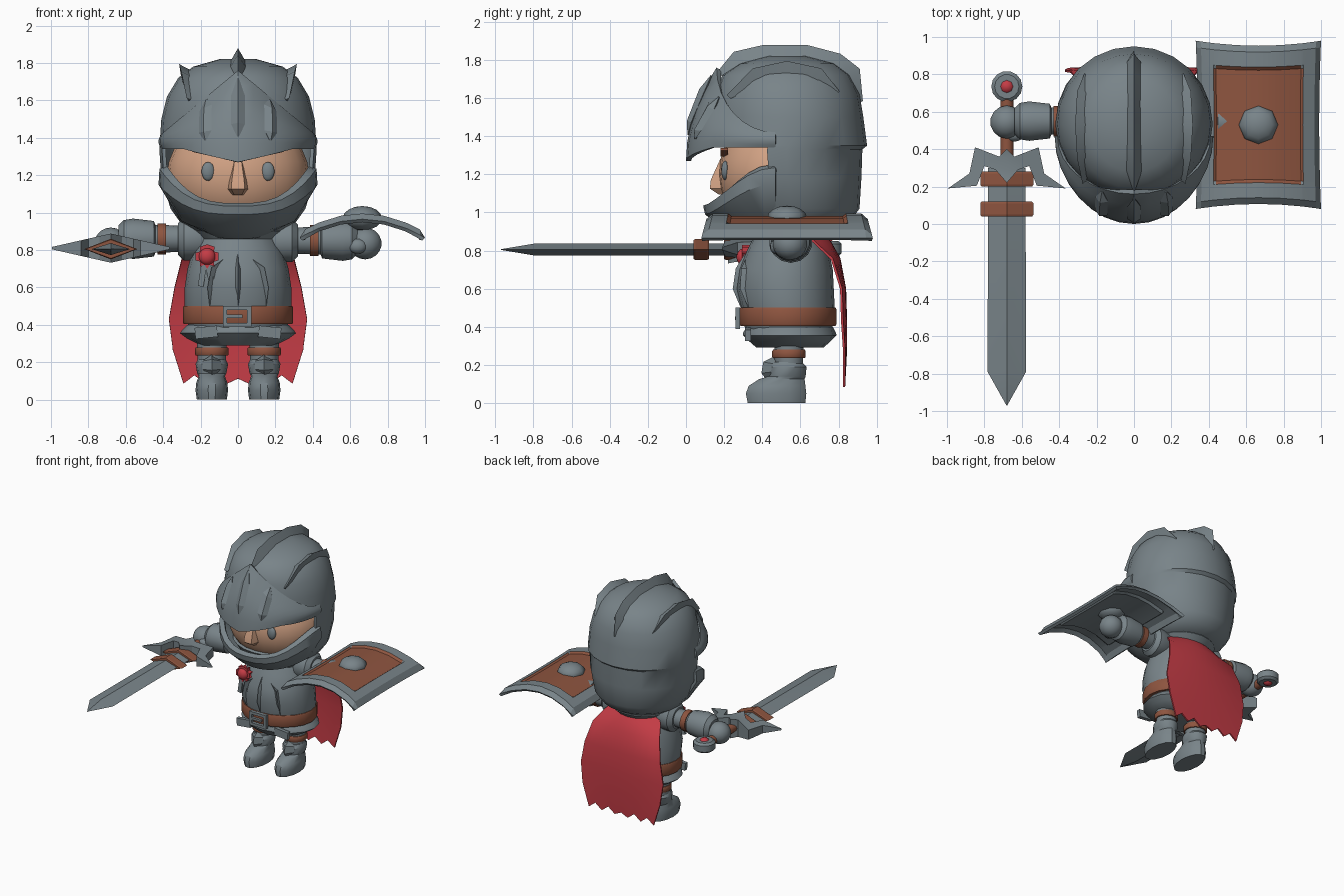
import bpy, bmesh
from math import sin, cos, pi, radians
from mathutils import Vector, Matrix

if "Cube" in bpy.data.objects:
    bpy.data.objects.remove(bpy.data.objects["Cube"])


def material(name, rgb):
    m = bpy.data.materials.new(name)
    m.use_nodes = True
    m.diffuse_color = (*rgb, 1)
    m.node_tree.nodes["Principled BSDF"].inputs["Base Color"].default_value = (*rgb, 1)
    return m


steel = material("steel grey", (0.19, 0.23, 0.25))
leather = material("leather brown", (0.27, 0.09, 0.05))
red = material("cloth red", (0.55, 0.045, 0.06))
skin = material("skin", (0.64, 0.36, 0.23))


def finish(name, bm, mat, second=None, rule=None, angle=35):
    bmesh.ops.recalc_face_normals(bm, faces=bm.faces)
    bm.normal_update()
    for f in bm.faces:
        f.smooth = True
        if rule and rule(f):
            f.material_index = 1
    me = bpy.data.meshes.new(name)
    bm.to_mesh(me)
    bm.free()
    me.materials.append(mat)
    if second:
        me.materials.append(second)
    me.set_sharp_from_angle(angle=radians(angle))
    ob = bpy.data.objects.new(name, me)
    bpy.context.collection.objects.link(ob)
    return ob


def loft(name, rows, mat, ring=True, thick=0, drop=None, **kw):
    """Skin rows of points; rings are capped, open sheets may be thickened."""
    bm = bmesh.new()
    vs = [[bm.verts.new(p) for p in r] for r in rows]
    n = len(rows[0])
    for a, b in zip(vs, vs[1:]):
        for i in range(n if ring else n - 1):
            j = (i + 1) % n
            bm.faces.new((a[i], a[j], b[j], b[i]))
    if ring:
        bm.faces.new(vs[0])
        bm.faces.new(vs[-1])
    if drop:
        gone = [f for f in bm.faces if drop(f.calc_center_median())]
        bmesh.ops.delete(bm, geom=gone, context='FACES')
    if thick:
        bmesh.ops.recalc_face_normals(bm, faces=bm.faces)
        bmesh.ops.solidify(bm, geom=bm.faces[:], thickness=thick)
    return finish(name, bm, mat, **kw)


def stack(name, levels, mat, cx=0, n=20, **kw):
    """Oval rings from (z, half width, front y, back y)."""
    rows = [[(cx + w * cos(2 * pi * i / n), (f + b) / 2 + (b - f) / 2 * sin(2 * pi * i / n), z)
             for i in range(n)] for z, w, f, b in levels]
    return loft(name, rows, mat, **kw)


def turned(name, profile, origin, axis, mat, n=14):
    """Round part from (distance along axis, radius)."""
    q = Vector((0, 0, 1)).rotation_difference(Vector(axis))
    rows = [[Vector(origin) + q @ Vector((r * cos(2 * pi * i / n), r * sin(2 * pi * i / n), h))
             for i in range(n)] for h, r in profile]
    return loft(name, rows, mat)


def ball(name, loc, size, mat, u=14, v=9):
    bm = bmesh.new()
    bmesh.ops.create_uvsphere(bm, u_segments=u, v_segments=v, radius=1,
                              matrix=Matrix.LocRotScale(Vector(loc), None, Vector(size)))
    return finish(name, bm, mat, angle=50)


def box(name, loc, size, mat, tilt=0):
    bm = bmesh.new()
    turn = Matrix.Rotation(tilt, 3, 'Y')
    bmesh.ops.create_cube(bm, size=1, matrix=Matrix.LocRotScale(Vector(loc), turn.to_quaternion(), Vector(size)))
    return finish(name, bm, mat)


def fin(name, pts, width, height, centre, mat):
    """Triangular ridge along a path, pointing away from a centre."""
    pts = [Vector(p) for p in pts]
    rows = []
    for i, p in enumerate(pts):
        out = (p - Vector(centre)).normalized()
        along = pts[min(i + 1, len(pts) - 1)] - pts[max(i - 1, 0)]
        side = out.cross(along).normalized()
        k = 0.15 if i in (0, len(pts) - 1) else 1
        rows.append([p + side * width * k - out * .02, p + out * height * k, p - side * width * k - out * .02])
    return loft(name, rows, mat)


def prism(name, outline, thick, matrix, mat):
    bm = bmesh.new()
    sides = [[bm.verts.new(matrix @ Vector((x, y, s * thick(x)))) for x, y in outline] for s in (1, -1)]
    n = len(outline)
    for i in range(n):
        j = (i + 1) % n
        bm.faces.new((sides[0][i], sides[0][j], sides[1][j], sides[1][i]))
    caps = [bm.faces.new(s) for s in sides]
    bmesh.ops.triangulate(bm, faces=caps)
    return finish(name, bm, mat, angle=20)


# Helmet shell with an open face
stack("helmet_shell", [(.9, .24, .3, .78), (.95, .31, .24, .86), (1.02, .36, .2, .91), (1.18, .41, .15, .92),
                       (1.33, .42, .13, .925), (1.35, .42, .13, .95), (1.5, .41, .14, .93), (1.62, .38, .15, .91),
                       (1.72, .32, .19, .86), (1.78, .24, .28, .78), (1.82, .1, .43, .63)], steel, n=24,
      drop=lambda c: c.y < .41 and 1.0 < c.z < 1.42, thick=.02)


# Hinged visor
def visor(u, v, out=0):
    s, c = sin(u * pi / 2), cos(u * pi / 2)
    low = 1.27 + .07 * min(1, abs(u) * 2)
    high = 1.76 - .34 * abs(s)
    return ((.41 + .015 * sin(pi * v) + out) * s, .47 - (.47 - .16 * v * v + out) * c, low + (high - low) * v)


steps = [i / 8 - 1 for i in range(17)]
loft("visor", [[visor(u, v) for u in steps] for v in (0, .2, .4, .6, .8, 1)], steel, ring=False, thick=.025)
for label, u, a, b in (("right", -.27, .25, .95), ("middle", 0, .28, .92), ("left", .27, .25, .95)):
    rows = [[visor(u - w, v, .004), visor(u, v, h), visor(u + w, v, .004), visor(u, v, -.02)]
            for v, w, h in ((a, .008, .005), (a + .15, .055, .025), (b - .15, .055, .025), (b, .008, .005))]
    loft(label + "_visor_slot", rows, steel, angle=15)

# Jaw guard: half width, hinge y, front y, height, rise at the sides
rows = []
for w, h, f, z, rise in ((.38, .45, .13, 1.05, .2), (.42, .47, .09, 1.035, .2), (.425, .47, .1, .99, .16),
                         (.31, .47, .2, .9, .06), (.15, .47, .32, .86, .02)):
    rows.append([(w * sin(u * pi / 2), h - (h - f) * cos(u * pi / 2), z + rise * abs(sin(u * pi / 2)) ** 3)
                 for u in steps])
loft("jaw_guard", rows, steel, ring=False, thick=.02)

# Helmet crests
dome = (0, .53, 1.35)
fin("middle_crest", [(0, y, z) for y, z in ((.17, 1.73), (.28, 1.79), (.42, 1.82), (.62, 1.82), (.78, 1.78),
                                            (.87, 1.71), (.92, 1.58))], .045, .06, dome, steel)
for s, side in ((1, "left"), (-1, "right")):
    fin(side + "_crest", [(s * x, y, z) for x, y, z in ((.27, .22, 1.61), (.27, .37, 1.71), (.28, .53, 1.745),
                                                        (.27, .69, 1.71), (.26, .8, 1.63))], .04, .06, dome, steel)
    # Face details
    ball(side + "_eye", (s * .16, .205, 1.22), (.036, .02, .05), steel)
    box(side + "_brow", (s * .17, .2, 1.315), (.15, .04, .014), leather, tilt=-s * .22)
ball("face", (0, .5, 1.2), (.38, .33, .32), skin, 24, 14)
loft("nose", [[(-w, .21, z), (-w * .6, y, z), (w * .6, y, z), (w, .21, z)]
              for z, w, y in ((1.095, .035, .17), (1.125, .06, .125), (1.17, .055, .13), (1.28, .03, .18))], skin)

# Torso, collar, belt and skirt
stack("torso", [(.34, .24, .33, .75), (.42, .275, .3, .775), (.5, .285, .29, .78), (.6, .285, .265, .775),
                (.7, .27, .28, .77), (.8, .24, .32, .75), (.92, .18, .38, .7)], steel)
stack("collar", [(.86, .21, .34, .75), (.9, .25, .31, .79), (.95, .22, .33, .77)], steel)
stack("belt", [(.405, .29, .285, .785), (.415, .295, .28, .79), (.49, .295, .28, .79), (.5, .29, .285, .785)], leather)
stack("skirt", [(.29, .2, .37, .72), (.325, .27, .33, .76), (.355, .31, .3, .79), (.37, .3, .3, .785),
                (.4, .27, .32, .77)], steel, n=16)
for z in (.4, .49):
    box("buckle_bar", (-.005, .272, z), (.15, .025, .022), steel)
for x in (-.07, .06):
    box("buckle_post", (x, .272, .445), (.022, .025, .11), steel)
box("buckle_prong", (-.02, .268, .445), (.09, .02, .018), steel)

# Breastplate ridges
core = (0, .54, .62)
fin("middle_chest_ridge", [(0, y, z) for y, z in ((.29, .5), (.265, .6), (.28, .7), (.31, .78))], .025, .02, core, steel)

for s, side in ((1, "left"), (-1, "right")):
    fin(side + "_chest_ridge", [(s * x, y, z) for x, y, z in ((.15, .33, .5), (.15, .305, .6), (.13, .31, .7),
                                                              (.06, .32, .76))], .02, .025, core, steel)
    # Legs and boots
    x = s * .14
    turned(side + "_leg", [(.18, .075), (.34, .08)], (x, .54, 0), (0, 0, 1), steel)
    turned(side + "_leg_strap", [(.235, .085), (.242, .09), (.272, .09), (.28, .085)], (x, .54, 0), (0, 0, 1), leather)
    stack(side + "_boot", [(0, .08, .32, .63), (.05, .087, .31, .635), (.09, .083, .325, .63), (.125, .07, .38, .625),
                           (.14, .078, .43, .63), (.19, .087, .43, .635), (.215, .075, .45, .61)], steel, cx=x, n=14)
    fin(side + "_shin_plate", [(x, .43, .12), (x, .425, .16), (x, .435, .21), (x, .46, .24)], .05, .03,
        (x, .6, .18), steel)
    box(side + "_tasset", (s * .17, .325, .36), (.12, .03, .06), steel, tilt=s * .1)

    # Arms
    o, d = (0, .55, .86 if s < 0 else .85), (s, 0, 0)
    turned(side + "_shoulder", [(.13, .08), (.2, .115), (.29, .115), (.32, .085)], o, d, steel)
    turned(side + "_upper_arm", [(.3, .07), (.45, .075)], o, d, steel)
    turned(side + "_arm_strap", [(.385, .083), (.43, .083)], o, d, leather)
    turned(side + "_cuff", [(.44, .07), (.45, .095), (.56, .108), (.61, .1), (.64, .07)], o, d, steel)
    ball(side + "_fist", (s * .68, .545, .835), (.09, .09, .085), steel)
    ball(side + "_thumb", (s * .64, .475, .82), (.05, .035, .04), steel)

# Cape with a ragged hem
cols = [i / 6 - 1 for i in range(13)]
rows = [[(w * u, y - bend * u * u, z) for u in cols]
        for z, w, y, bend in ((.9, .19, .72, .1), (.84, .25, .765, .08), (.76, .3, .81, .04), (.6, .34, .84, .02),
                              (.43, .37, .845, .02), (.28, .35, .845, .01))]
rows.append([(.35 * u, .835, .27 if abs(u) == 1 else .085 + .045 * (i % 2 == 0) * (1 if i != 6 else .6))
             for i, u in enumerate(cols)])
loft("cape", rows, red, ring=False, thick=.012)

# Chest rosette with ribbon tails
star = [((.065 if i % 2 else .046) * cos(pi * i / 10), (.065 if i % 2 else .046) * sin(pi * i / 10)) for i in range(20)]
prism("rosette", star, lambda x: .02, Matrix.Translation((-.165, .315, .765)) @ Matrix.Rotation(pi / 2, 4, 'X'), red)
ball("rosette_centre", (-.165, .3, .765), (.045, .035, .045), red)
for x, t in ((-.19, .15), (-.15, -.2)):
    box("ribbon_tail", (x, .31, .67), (.03, .02, .13), steel, tilt=t)


# Sword pointing forward
def diamond(name, sections, mat):
    rows = [[(-.68 + w, y, .805), (-.68, y, .805 + h), (-.68 - w, y, .805), (-.68, y, .805 - h)]
            for y, w, h in sections]
    return loft(name, rows, mat, angle=15)


diamond("blade", [(.3, .1, .032), (-.79, .103, .032), (-.97, .002, .002)], steel)
for y in (.04, .2):
    diamond("blade_band", [(y, .135, .05), (y + .01, .142, .055), (y + .07, .142, .055), (y + .08, .135, .05)], leather)
half = [(0, .4), (.04, .36), (.17, .41), (.2, .27), (.315, .19), (.16, .205), (.12, .31), (.06, .29), (0, .22)]
prism("crossguard", half + [(-x, y) for x, y in half[-2:0:-1]], lambda x: .075 * (1 - abs(x) / .33) + .003,
      Matrix.Translation((-.68, 0, .81)), steel)
turned("grip", [(.34, .035), (.67, .035)], (-.68, 0, .81), (0, 1, 0), leather)
turned("pommel", [(-.04, .065), (-.025, .083), (.025, .083), (.04, .065)], (-.68, .735, .81), (0, 0, 1), steel)
ball("pommel_gem", (-.68, .735, .81), (.05, .05, .058), red, 8, 6)

# Curved shield with a raised rim and leather panel
lines = [-1, -.92, -.73, -.69, -.35, 0, .35, .69, .73, .92, 1]


def shield(u, v):
    m = max(abs(u), abs(v))
    lift = 0 if m == 1 else .03 if m > .7 else .015
    return (.665 + .335 * u * (1 - .03 * (1 - v * v)), .53 + .45 * v * (1 - .06 * (1 - u * u)), .965 - .1 * u * u + lift)


loft("shield", [[shield(u, v) for u in lines] for v in lines], steel, ring=False, thick=.022, second=leather, angle=20,
     rule=lambda f: f.normal.z > 0 and abs(f.calc_center_median().x - .665) < .235
     and abs(f.calc_center_median().y - .53) < .31)
ball("shield_boss", (.665, .53, .97), (.105, .105, .065), steel, 8, 8)
